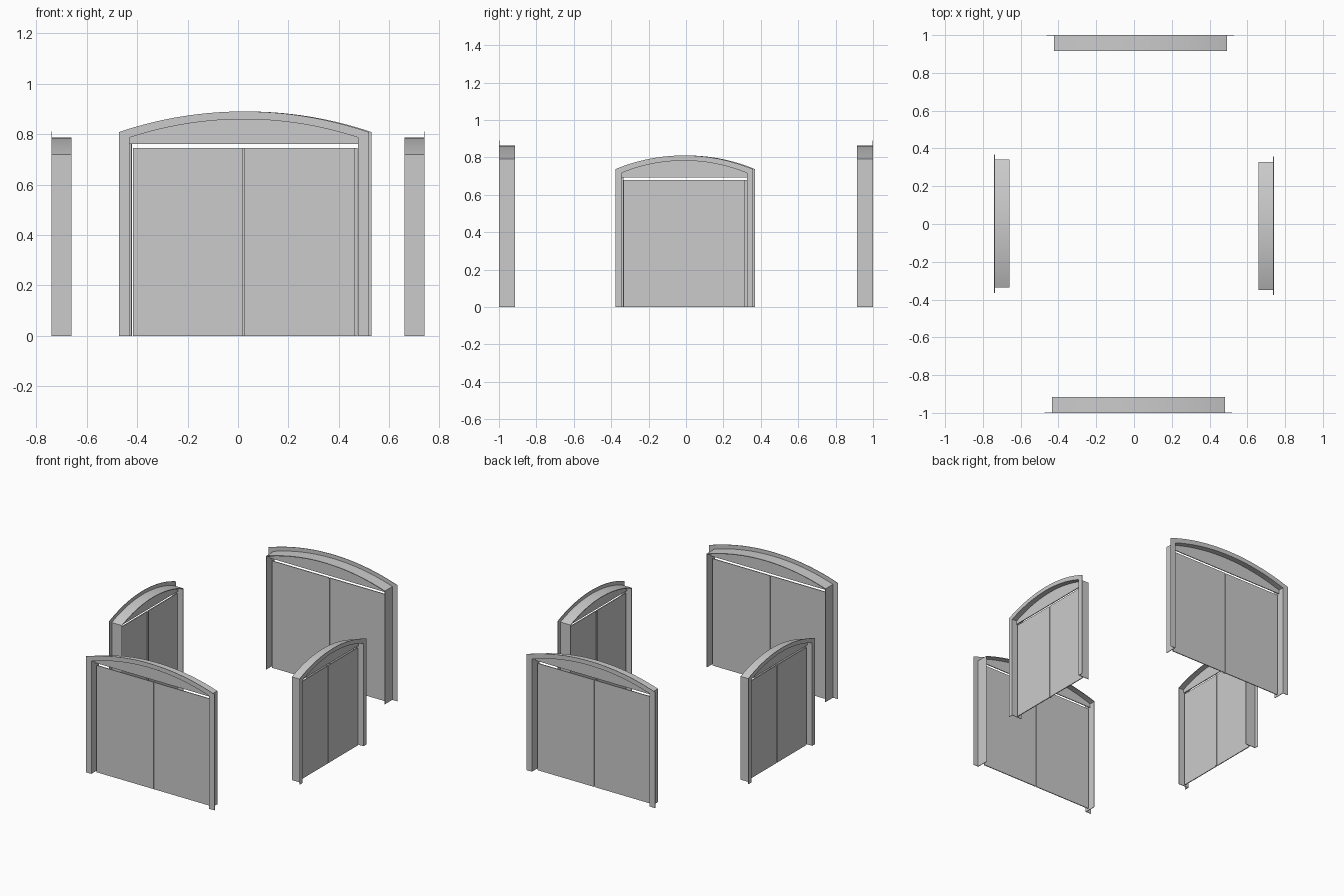
import bpy, bmesh
from math import radians, sqrt, asin, sin, cos
from mathutils import Matrix

cube = bpy.data.objects.get("Cube")
if cube:
    bpy.data.objects.remove(cube, do_unlink=True)

grey = bpy.data.materials.new("plain_grey")
grey.use_nodes = True
tone = (0.6, 0.6, 0.6, 1)
grey.diffuse_color = tone
grey.node_tree.nodes["Principled BSDF"].inputs["Base Color"].default_value = tone


def arc(half, spring, apex, steps=28):
    """Circular arch from the left spring point to the right one."""
    rise = apex - spring
    radius = (half * half + rise * rise) / (2 * rise)
    sweep = asin(half / radius)
    angles = [sweep * (2 * i / steps - 1) for i in range(steps + 1)]
    return [(radius * sin(a), apex - radius + radius * cos(a)) for a in angles]


def outline(half, spring, apex):
    """Arch with straight legs down to the ground."""
    return [(-half, 0)] + arc(half, spring, apex) + [(half, 0)]


def finish(name, bm, place):
    bmesh.ops.recalc_face_normals(bm, faces=bm.faces)
    mesh = bpy.data.meshes.new(name)
    bm.to_mesh(mesh)
    bm.free()
    mesh.materials.append(grey)
    obj = bpy.data.objects.new(name, mesh)
    obj.matrix_world = place
    bpy.context.collection.objects.link(obj)
    bpy.ops.object.select_all(action='DESELECT')
    obj.select_set(True)
    bpy.context.view_layer.objects.active = obj
    bpy.ops.object.shade_smooth_by_angle(angle=radians(30))


def slab(name, polygons, y0, y1, place):
    """Extrude flat x-z polygons from depth y0 to y1."""
    bm = bmesh.new()
    for poly in polygons:
        bm.faces.new([bm.verts.new((x, y0, z)) for x, z in poly])
    bmesh.ops.remove_doubles(bm, verts=bm.verts, dist=1e-5)
    grown = bmesh.ops.extrude_face_region(bm, geom=bm.faces[:], use_keep_orig=True)
    moved = [v for v in grown["geom"] if isinstance(v, bmesh.types.BMVert)]
    bmesh.ops.translate(bm, verts=moved, vec=(0, y1 - y0, 0))
    finish(name, bm, place)


def band(outer, inner):
    """Quads filling the space between two matching outlines."""
    return [(outer[i], outer[i + 1], inner[i + 1], inner[i])
            for i in range(len(outer) - 1)]


def box(x0, x1, z0, z1):
    return [(x0, z0), (x1, z0), (x1, z1), (x0, z1)]


def gate(side, place, half, spring, apex, lip, lip_spring, lip_apex,
         lintel, door_top, margin, depth):
    wall = 0.004
    body = outline(half, spring, apex)
    inside = outline(half - wall, spring - wall, apex - wall)
    # Thin flange around the outer face
    flange = outline(half + lip, lip_spring, lip_apex)
    slab(side + "_flange", band(flange, inside), 0, 0.003, place)
    # Deep arched casing
    slab(side + "_casing", band(body, inside), 0, depth, place)
    # Panel filling the arch above the doors
    crown = arc(half - wall, spring - wall, apex - wall)
    foot = [(x, lintel) for x, z in crown]
    mid = depth / 2
    slab(side + "_arch_panel", band(crown, foot), mid - 0.003, mid + 0.003, place)
    # Two door leaves and the strip covering their joint
    leaf = half - margin
    for s, label in ((-1, "_door_a"), (1, "_door_b")):
        xs = sorted((s * 0.003, s * leaf))
        slab(side + label, [box(*xs, 0, door_top)], mid - 0.003, mid + 0.003, place)
    slab(side + "_door_strip", [box(-0.006, 0.006, 0, door_top)],
         mid + 0.003, mid + 0.008, place)


def stand(x, y, turn):
    return Matrix.Translation((x, y, 0)) @ Matrix.Rotation(radians(turn), 4, 'Z')


large = dict(half=0.458, spring=0.79, apex=0.863, lip=0.038, lip_spring=0.808,
             lip_apex=0.89, lintel=0.76, door_top=0.745, margin=0.018, depth=0.085)
small = dict(half=0.339, spring=0.72, apex=0.786, lip=0.028, lip_spring=0.737,
             lip_apex=0.81, lintel=0.692, door_top=0.68, margin=0.014, depth=0.08)

gate("front", stand(0.023, -1, 0), **large)
gate("back", stand(0.034, 1, 180), **large)
gate("left", stand(0.74, -0.01, 90), **small)
gate("right", stand(-0.74, 0.002, -90), **small)
